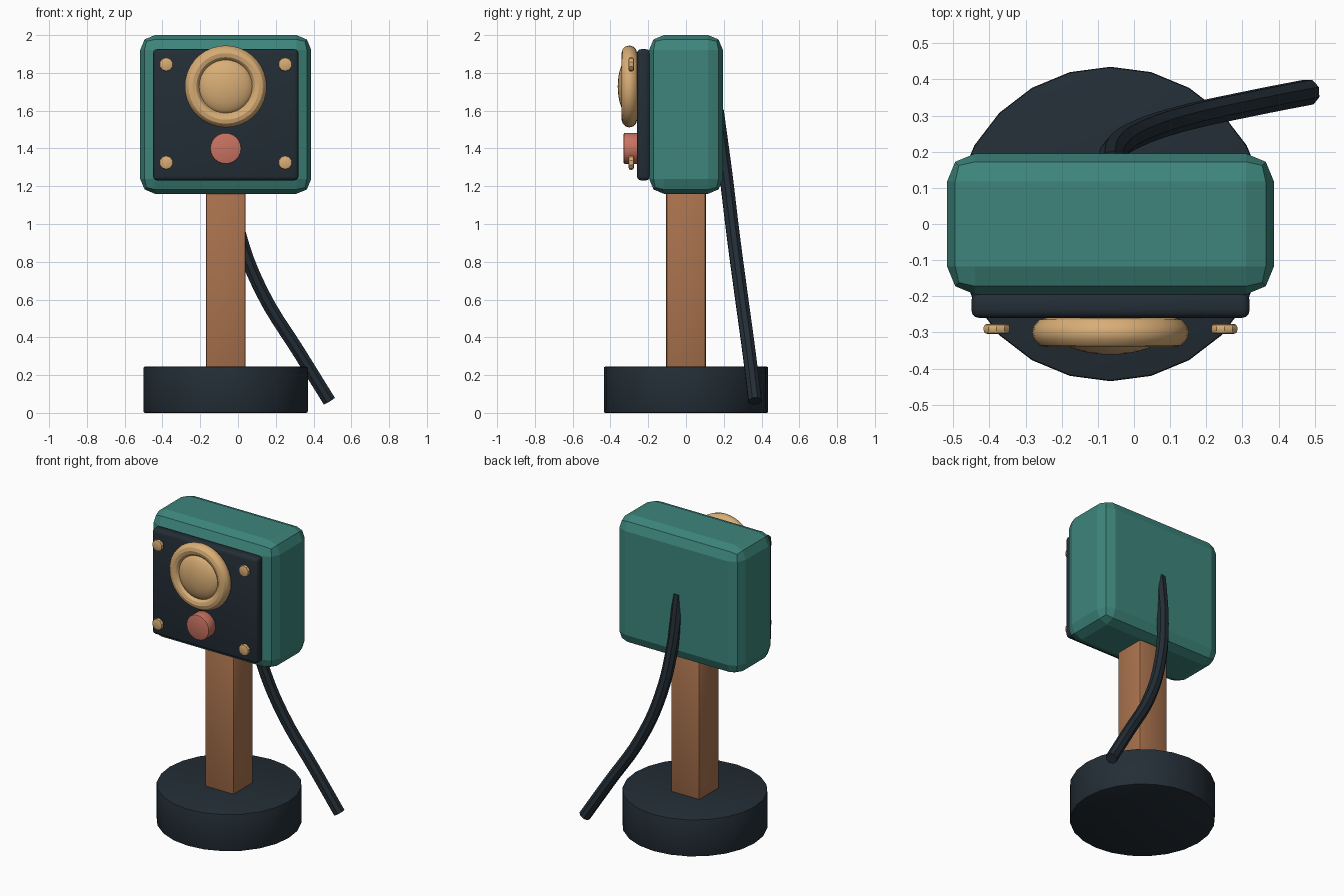
import bpy
from math import pi

if "Cube" in bpy.data.objects:
    bpy.data.objects.remove(bpy.data.objects["Cube"], do_unlink=True)

CX = -0.065  # centre line of the post and housing


def material(name, r, g, b):
    m = bpy.data.materials.new(name)
    m.use_nodes = True
    m.diffuse_color = (r, g, b, 1)
    bsdf = m.node_tree.nodes["Principled BSDF"]
    bsdf.inputs["Base Color"].default_value = (r, g, b, 1)
    bsdf.inputs["Roughness"].default_value = 0.7
    return m


TEAL = material("teal paint", 0.047, 0.235, 0.2)
DARK = material("dark slate", 0.017, 0.027, 0.037)
WOOD = material("brown wood", 0.4, 0.17, 0.075)
BRASS = material("pale brass", 0.69, 0.42, 0.18)
CORAL = material("coral red", 0.58, 0.17, 0.12)


def finish(name, mat, bevel=0, segments=2, smooth=True):
    """Name, colour, bevel and shade the active object."""
    ob = bpy.context.object
    ob.name = ob.data.name = name
    ob.data.materials.append(mat)
    bpy.ops.object.transform_apply(location=False, rotation=True, scale=True)
    if bevel:
        mod = ob.modifiers.new("Bevel", 'BEVEL')
        mod.width, mod.segments = bevel, segments
        mod.limit_method = 'ANGLE'
        mod.angle_limit = pi / 4
        bpy.ops.object.modifier_apply(modifier=mod.name)
    if smooth:
        bpy.ops.object.shade_smooth_by_angle(angle=pi / 6)
    return ob


def box(name, mat, size, y, z, bevel, segments=2, smooth=True):
    bpy.ops.mesh.primitive_cube_add(size=1, location=(CX, y, z))
    bpy.context.object.scale = size
    return finish(name, mat, bevel, segments, smooth)


def disc(name, mat, x, y, z, radius, depth, sides, bevel):
    """Cylinder facing the front."""
    bpy.ops.mesh.primitive_cylinder_add(vertices=sides, radius=radius, depth=depth,
                                        location=(x, y, z), rotation=(pi / 2, 0, 0))
    return finish(name, mat, bevel)


# Round base and square post
bpy.ops.mesh.primitive_cylinder_add(vertices=24, radius=0.435, depth=0.245,
                                    location=(CX, 0, 0.1225))
finish("base", DARK, 0.008)
box("post", WOOD, (0.21, 0.21, 0.98), 0, 0.71, 0.012)

# Housing with faceted edges, and the front plate
box("housing", TEAL, (0.905, 0.39, 0.84), 0, 1.58, 0.078, 2, False)
box("front_plate", DARK, (0.77, 0.07, 0.695), -0.225, 1.578, 0.022, 3)

# Lens ring and dome
bpy.ops.mesh.primitive_torus_add(major_segments=36, minor_segments=12, major_radius=0.176,
                                 minor_radius=0.041, location=(CX, -0.3, 1.728),
                                 rotation=(pi / 2, 0, 0))
finish("lens_ring", BRASS)
bpy.ops.mesh.primitive_uv_sphere_add(segments=32, ring_count=16, radius=0.15,
                                     location=(CX, -0.3, 1.728), rotation=(pi / 2, 0, 0))
bpy.context.object.scale = (1, 1, 0.41)
finish("lens_dome", BRASS)

# Push button and corner screws
disc("button", CORAL, CX, -0.29, 1.4, 0.083, 0.08, 24, 0.008)
for side, x in (("right", -0.38), ("left", 0.25)):
    for level, z in (("upper", 1.845), ("lower", 1.325)):
        disc(level + "_" + side + "_screw", BRASS, x, -0.29, z, 0.038, 0.028, 10, 0.01)

# Cable hanging from the back
path = [(CX, 0.165, 1.6), (-0.05, 0.21, 1.27), (0.01, 0.25, 0.94),
        (0.127, 0.29, 0.64), (0.33, 0.335, 0.31), (0.483, 0.365, 0.063)]
curve = bpy.data.curves.new("cable", 'CURVE')
curve.dimensions = '3D'
curve.bevel_depth = 0.037
curve.bevel_resolution = 2
curve.resolution_u = 5
curve.use_fill_caps = True
spline = curve.splines.new('BEZIER')
spline.bezier_points.add(len(path) - 1)
for point, co in zip(spline.bezier_points, path):
    point.co = co
    point.handle_left_type = point.handle_right_type = 'AUTO'
cable = bpy.data.objects.new("cable", curve)
bpy.context.collection.objects.link(cable)
bpy.ops.object.select_all(action='DESELECT')
cable.select_set(True)
bpy.context.view_layer.objects.active = cable
bpy.ops.object.convert(target='MESH')
finish("cable", DARK)
